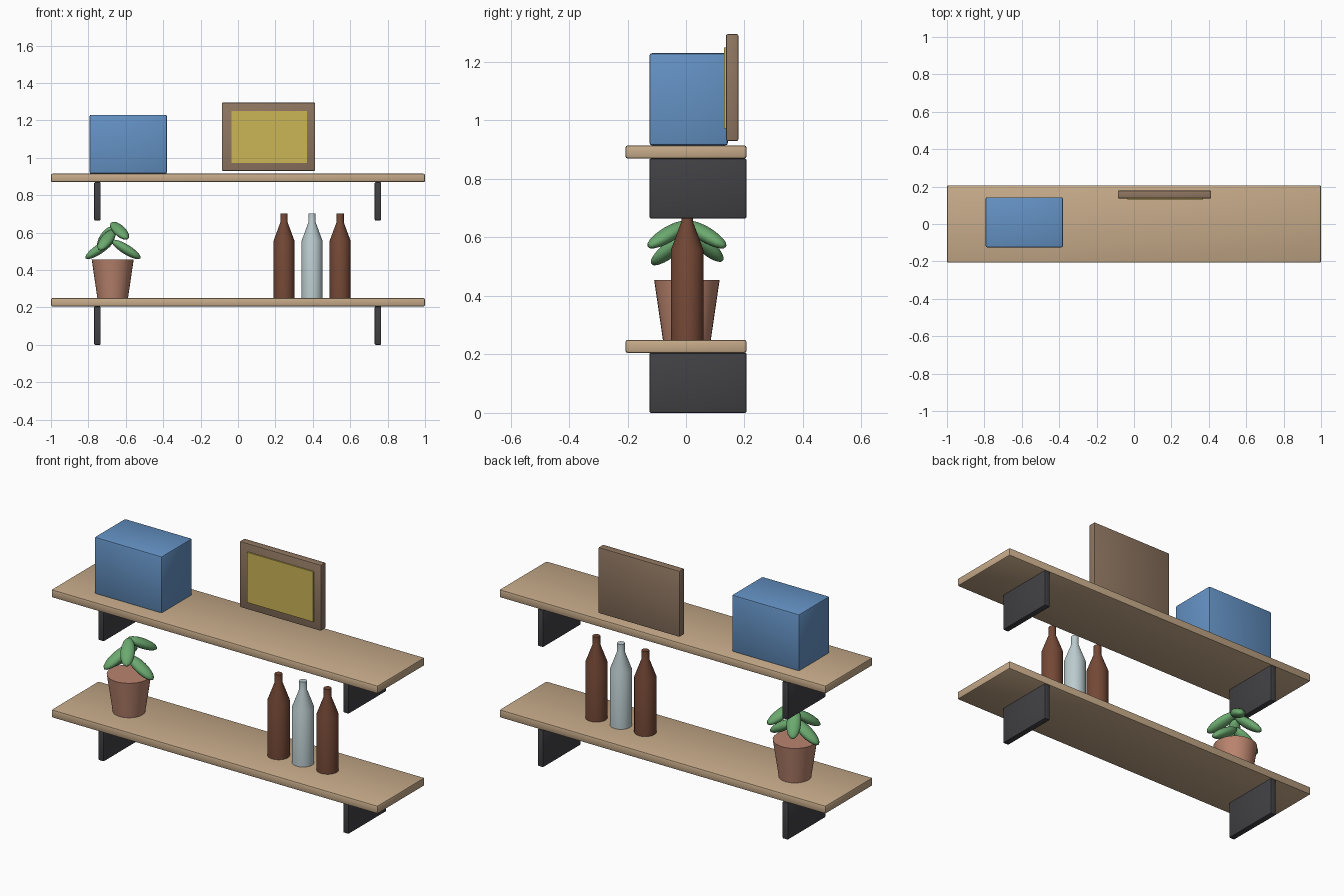
import bpy, bmesh
from math import radians, sin, cos, pi
from mathutils import Matrix, Vector

if "Cube" in bpy.data.objects:
    bpy.data.objects.remove(bpy.data.objects["Cube"])


def material(name, r, g, b):
    def lin(c):
        c /= 255
        return c / 12.92 if c <= 0.04045 else ((c + 0.055) / 1.055) ** 2.4
    m = bpy.data.materials.new(name)
    m.diffuse_color = (lin(r), lin(g), lin(b), 1)
    m.use_nodes = True
    m.node_tree.nodes["Principled BSDF"].inputs["Base Color"].default_value = m.diffuse_color
    return m


WOOD = material("light wood", 198, 170, 137)
METAL = material("dark metal", 65, 64, 68)
BLUE = material("blue", 100, 146, 196)
FRAME = material("brown wood", 143, 118, 97)
YELLOW = material("yellow", 203, 181, 86)
BROWN = material("brown glass", 116, 72, 54)
CLEAR = material("pale glass", 188, 204, 207)
CLAY = material("terracotta", 186, 132, 110)
GREEN = material("leaf green", 107, 169, 111)


def add_object(name, bm, mat, smooth=True):
    bmesh.ops.recalc_face_normals(bm, faces=bm.faces)
    mesh = bpy.data.meshes.new(name)
    bm.to_mesh(mesh)
    bm.free()
    ob = bpy.data.objects.new(name, mesh)
    bpy.context.collection.objects.link(ob)
    mesh.materials.append(mat)
    if smooth:
        bpy.ops.object.select_all(action='DESELECT')
        ob.select_set(True)
        bpy.context.view_layer.objects.active = ob
        bpy.ops.object.shade_smooth_by_angle(angle=radians(35))
    return ob


def box(name, lo, hi, mat, bevel=0.008):
    lo, hi = Vector(lo), Vector(hi)
    bm = bmesh.new()
    bmesh.ops.create_cube(bm, size=1, matrix=Matrix.Translation((lo + hi) / 2)
                          @ Matrix.Diagonal((*(hi - lo), 1)))
    if bevel:
        bmesh.ops.bevel(bm, geom=bm.edges[:], offset=bevel, segments=2,
                        profile=0.5, affect='EDGES')
    return add_object(name, bm, mat)


def lathe(name, profile, centre, mat, sides=32):
    """Closed solid of revolution from (radius, height) points."""
    bm = bmesh.new()
    rings = [[bm.verts.new((centre[0] + r * cos(2 * pi * i / sides),
                            centre[1] + r * sin(2 * pi * i / sides), z))
              for i in range(sides)] for r, z in profile]
    for a, b in zip(rings, rings[1:]):
        for i in range(sides):
            j = (i + 1) % sides
            bm.faces.new((a[i], a[j], b[j], b[i]))
    bm.faces.new(rings[0])
    bm.faces.new(rings[-1])
    return add_object(name, bm, mat)


# Two shelves, each on a pair of plate brackets
for level, z in (("lower", 0.205), ("upper", 0.87)):
    box(level + "_shelf", (-1, -0.207, z), (1, 0.207, z + 0.045), WOOD)
    for side, x in (("left", -0.752), ("right", 0.748)):
        box(f"{level}_{side}_bracket", (x - 0.017, -0.125, z - 0.205),
            (x + 0.017, 0.207, z), METAL, 0.005)

# Storage box on the upper shelf
box("storage_box", (-0.793, -0.125, 0.915), (-0.38, 0.143, 1.23), BLUE)

# Picture frame with a thin raised panel
box("picture_frame", (-0.086, 0.137, 0.93), (0.412, 0.179, 1.295), FRAME, 0.005)
box("picture_panel", (-0.036, 0.13, 0.972), (0.37, 0.138, 1.25), YELLOW, 0)

# Bottles
bottle = [(0.056, 0.25), (0.056, 0.556), (0.0195, 0.655), (0.0195, 0.703)]
for i, mat in enumerate((BROWN, CLEAR, BROWN)):
    lathe(f"bottle_{i + 1}", bottle, (0.246 + 0.15 * i, 0.004), mat)

# Tapered plant pot
PX, PY = -0.67, 0.003
lathe("plant_pot", [(0.082, 0.25), (0.112, 0.455)], (PX, PY), CLAY)

# Leaves: angle around the pot, droop, distance from the middle, height
leaves = [(0, 32, 0.072, 0.51), (60, 28, 0.074, 0.61), (120, 38, 0.07, 0.575),
          (180, 34, 0.07, 0.513), (240, 35, 0.065, 0.56), (300, 28, 0.074, 0.61)]
for i, (turn, droop, dist, z) in enumerate(leaves):
    bm = bmesh.new()
    place = (Matrix.Translation((PX, PY, 0)) @ Matrix.Rotation(radians(turn), 4, 'Z')
             @ Matrix.Translation((dist, 0, z)) @ Matrix.Rotation(radians(droop), 4, 'Y')
             @ Matrix.Diagonal((0.09, 0.037, 0.026, 1)))
    bmesh.ops.create_uvsphere(bm, u_segments=16, v_segments=10, radius=1, matrix=place)
    leaf = add_object(f"leaf_{i + 1}", bm, GREEN, smooth=False)
    for p in leaf.data.polygons:
        p.use_smooth = True
